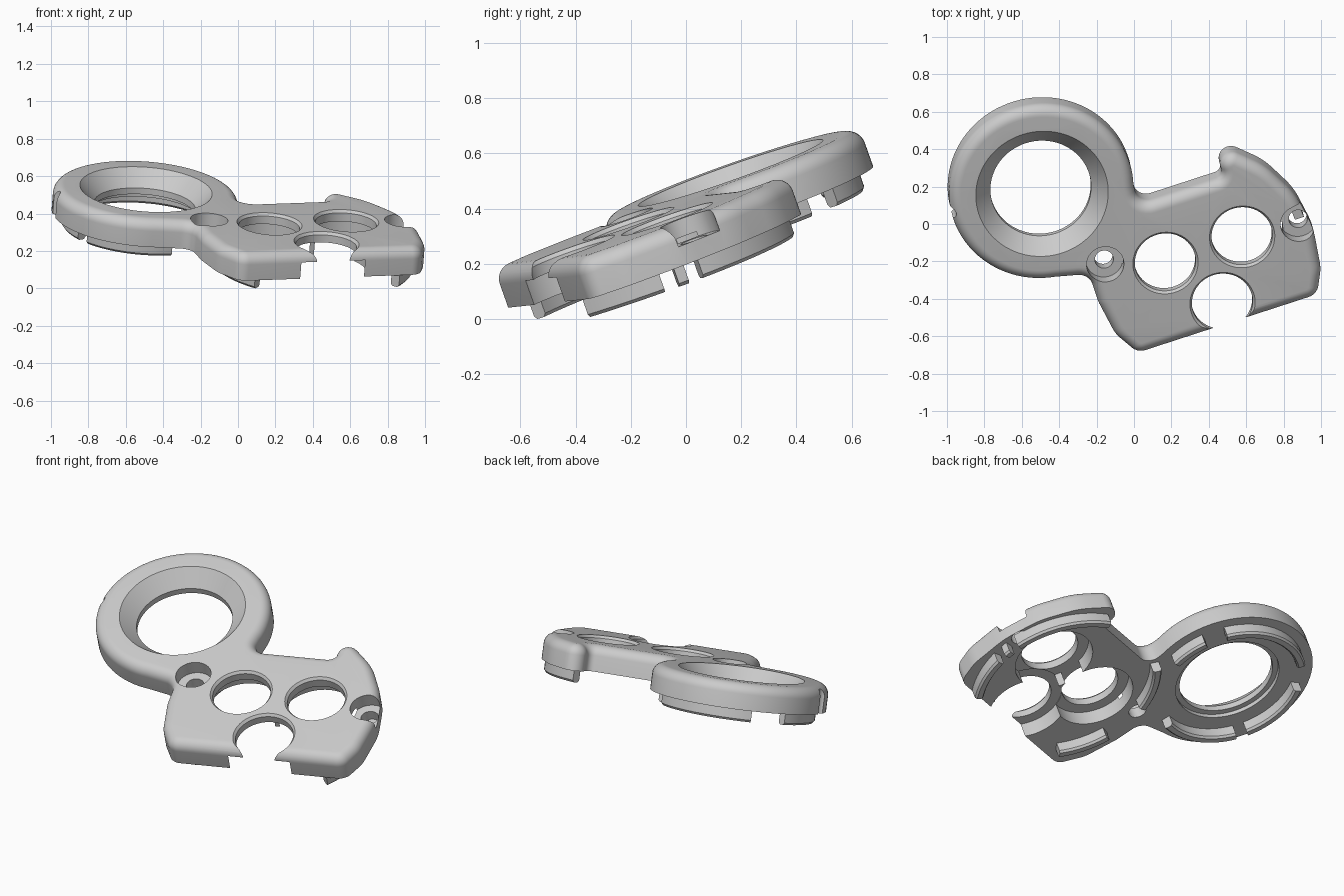
import bpy, bmesh, math
from mathutils import Vector, Matrix

if "Cube" in bpy.data.objects:
    bpy.data.objects.remove(bpy.data.objects["Cube"], do_unlink=True)

# One grey plastic
COLOUR = (0.6, 0.6, 0.6, 1)
grey = bpy.data.materials.new("grey plastic")
grey.use_nodes = True
grey.diffuse_color = COLOUR
grey.node_tree.nodes["Principled BSDF"].inputs["Base Color"].default_value = COLOUR

# Tilted working plane of the top face; parts are built flat and tilted last
SLOPE_X, SLOPE_Y = -0.08, 0.355
NORMAL = Vector((-SLOPE_X, -SLOPE_Y, 1)).normalized()
E1 = Vector((1, 0, SLOPE_X)).normalized()
E2 = NORMAL.cross(E1)
TILT = Matrix((E1, E2, NORMAL)).transposed().to_4x4()


def flat(x, y):
    """Plan position to position in the tilted plane."""
    p = Vector((x, y, SLOPE_X * x + SLOPE_Y * y))
    return Vector((p.dot(E1), p.dot(E2)))


def polar(centre, radius, degrees):
    a = math.radians(degrees)
    return centre + radius * Vector((math.cos(a), math.sin(a)))


def loft(name, rings):
    """Closed solid through equally long loops of 3D points."""
    bm = bmesh.new()
    loops = [[bm.verts.new(p) for p in ring] for ring in rings]
    n = len(loops[0])
    for low, high in zip(loops, loops[1:]):
        for i in range(n):
            j = (i + 1) % n
            bm.faces.new((low[i], low[j], high[j], high[i]))
    bm.faces.new(loops[0][::-1])
    bm.faces.new(loops[-1])
    bmesh.ops.recalc_face_normals(bm, faces=bm.faces)
    mesh = bpy.data.meshes.new(name)
    bm.to_mesh(mesh)
    bm.free()
    mesh.materials.append(grey)
    ob = bpy.data.objects.new(name, mesh)
    bpy.context.collection.objects.link(ob)
    return ob


def turned(name, centre, profile, steps=72):
    """Round solid from (radius, height) pairs."""
    return loft(name, [[(*polar(centre, r, 360 * i / steps), z) for i in range(steps)]
                       for r, z in profile])


def rounded(p, before, after, r, steps=8):
    """Arc that replaces the corner p."""
    a, b = (before - p).normalized(), (after - p).normalized()
    turn = math.pi - a.angle(b)
    centre = p + (a + b).normalized() * r / math.cos(turn / 2)
    start = p + a * r * math.tan(turn / 2) - centre
    sign = 1 if (p - before).cross(after - p) > 0 else -1
    arc = []
    for k in range(steps + 1):
        t = sign * turn * k / steps
        c, s = math.cos(t), math.sin(t)
        arc.append(centre + Vector((c * start.x - s * start.y, s * start.x + c * start.y)))
    return arc


def inset(loop, d):
    """Move a counter-clockwise loop inwards."""
    out = []
    for i, p in enumerate(loop):
        e = (p - loop[i - 1]).normalized()
        f = (loop[(i + 1) % len(loop)] - p).normalized()
        m, n = Vector((-e.y, e.x)), Vector((-f.y, f.x))
        out.append(p + (m + n) * d / (1 + m.dot(n)))
    return out


# Outline: large ring, then the rounded corners of the plate (x, y, radius)
RING, HUB = flat(-0.495, 0.165), flat(0.4, -0.18)
ring_arc = [polar(RING, 0.495, a) for a in range(4, 281, 4)]
corners = [(-0.24, -0.28, 0.08), (-0.19, -0.43, 0.2), (-0.1, -0.6, 0.2),
           (0.02, -0.7, 0.075), (0.98, -0.388, 0.075), (1.0, -0.25, 0.2),
           (0.96, -0.04, 0.4), (0.86, 0.15, 0.4), (0.7, 0.3, 0.4),
           (0.41, 0.43, 0.065), (0.48, 0.245, 0.04), (0.02, 0.095, 0.07)]
points = [flat(x, y) for x, y, r in corners]
chain = [ring_arc[-1]] + points + [ring_arc[0]]
outline = list(ring_arc)
for i, (x, y, r) in enumerate(corners):
    outline += rounded(chain[i + 1], chain[i], chain[i + 2], r)

# Plate with a rounded top edge
DEPTH, FILLET, STEPS = 0.15, 0.06, 9
levels = [(0, -DEPTH)]
for k in range(STEPS + 1):
    a = math.pi / 2 * k / STEPS
    levels.append((FILLET * (1 - math.cos(a)), FILLET * (math.sin(a) - 1)))
plate = loft("plate", [[(*p, z) for p in inset(outline, d)] for d, z in levels])

# Funnel through the large ring, and a small groove in its rim
cutters = [turned("ring_cutter", RING, [(0.375, 0.02), (0.355, 0), (0.27, -0.09),
                                        (0.27, -0.125), (0.3, -0.126), (0.3, -0.3)], 96),
           turned("groove_cutter", polar(RING, 0.505, 194), [(0.035, 0.1), (0.035, -0.3)], 24)]

# Button holes with wider pockets underneath, each at its own depth
for x, y, roof in ((0.165, -0.205, -0.06), (0.575, -0.065, -0.063), (0.47, -0.42, -0.057)):
    cutters.append(turned("button_cutter", flat(x, y), [
        (0.178, 0.02), (0.175, 0), (0.163, -0.015), (0.163, roof), (0.225, roof), (0.225, -0.3)]))

# Sunk screw holes
for x, y in ((-0.157, -0.212), (0.88, 0.005)):
    cutters.append(turned("screw_cutter", flat(x, y), [
        (0.1, 0.1), (0.1, -0.08), (0.05, -0.08), (0.05, -0.3)], 48))

for cutter in cutters:
    cutter.hide_render = True
    mod = plate.modifiers.new("cut", "BOOLEAN")
    mod.operation, mod.solver, mod.object = "DIFFERENCE", "MANIFOLD", cutter
bpy.context.view_layer.update()
cut_mesh = bpy.data.meshes.new_from_object(
    plate.evaluated_get(bpy.context.evaluated_depsgraph_get()))
plate.modifiers.clear()
plate.data = cut_mesh
for cutter in cutters:
    bpy.data.objects.remove(cutter, do_unlink=True)

# Curved locating ribs under the plate
parts = [plate]


def rib(name, centre, radius, start, end, thick=0.05, tip=-0.22):
    n = max(2, round((end - start) / 4))
    angles = [start + (end - start) * i / n for i in range(n + 1)]

    def ring(z, shrink):
        outer = [(*polar(centre, radius - shrink, a), z) for a in angles]
        inner = [(*polar(centre, radius - thick + shrink, a), z) for a in reversed(angles)]
        return outer + inner
    parts.append(loft(name, [ring(tip, 0.01), ring(tip + 0.012, 0), ring(0.01 - DEPTH, 0)]))


for start, end in ((5, 33), (50, 135), (162, 219), (228, 292)):
    rib("ring_rib", RING, 0.44, start, end)
for start, end in ((-28, 4), (10, 14), (20, 80), (142, 176), (206, 238)):
    rib("plate_rib", HUB, 0.545, start, end)

# Smooth shading, then tilt, rest on the ground and centre
bpy.ops.object.select_all(action="DESELECT")
for ob in parts:
    ob.select_set(True)
bpy.context.view_layer.objects.active = plate
bpy.ops.object.shade_smooth_by_angle(angle=math.radians(30))
world = [TILT @ v.co for ob in parts for v in ob.data.vertices]
low = [min(p[i] for p in world) for i in range(3)]
high = [max(p[i] for p in world) for i in range(3)]
shift = Vector((-(low[0] + high[0]) / 2, -(low[1] + high[1]) / 2, -low[2]))
for ob in parts:
    ob.matrix_world = Matrix.Translation(shift) @ TILT
